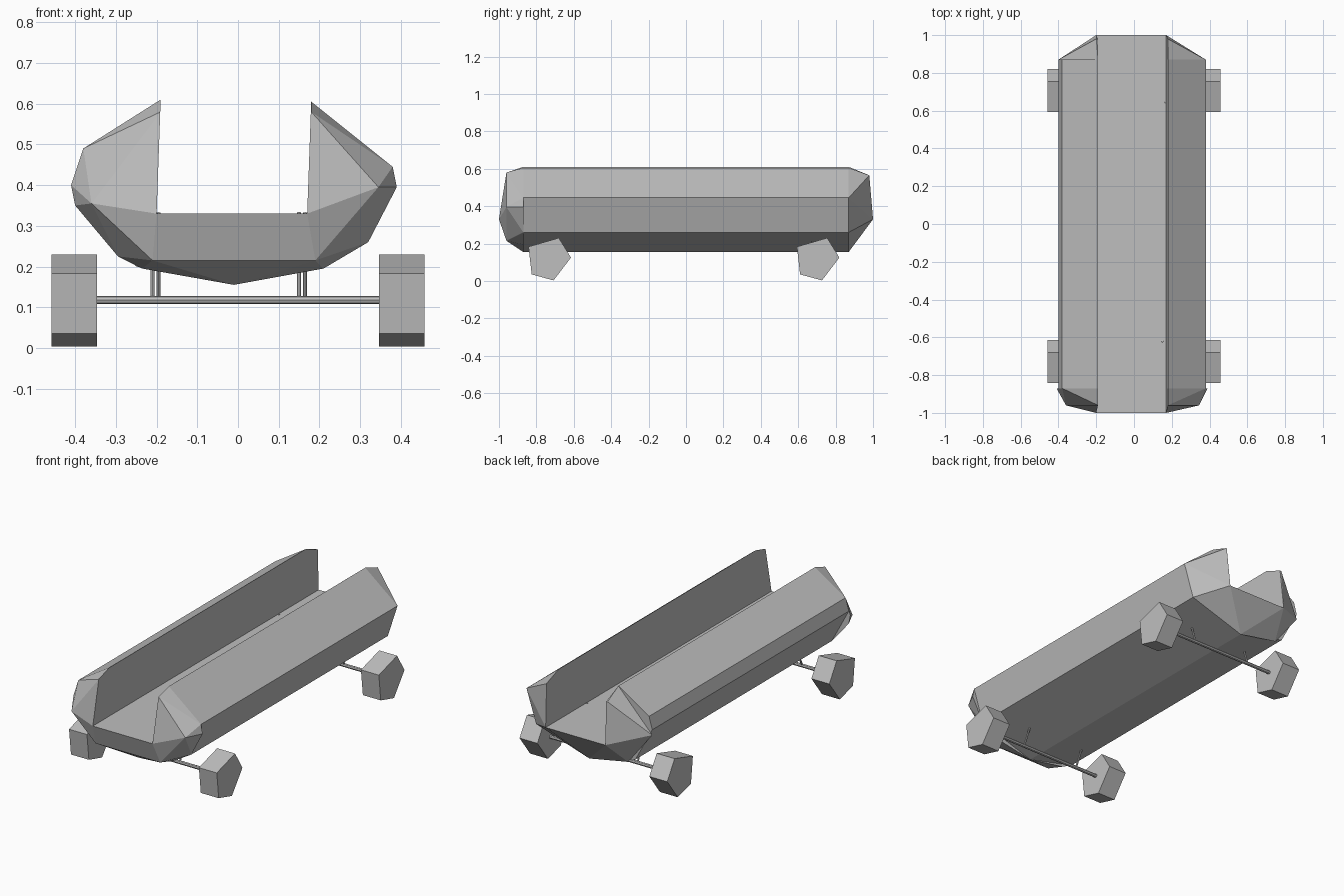
import bpy
import bmesh
from mathutils import Vector

cube = bpy.data.objects.get("Cube")
if cube:
    bpy.data.objects.remove(cube, do_unlink=True)

grey = bpy.data.materials.new("plain grey")
grey.use_nodes = True
colour = (0.52, 0.52, 0.52, 1)
grey.diffuse_color = colour
grey.node_tree.nodes["Principled BSDF"].inputs["Base Color"].default_value = colour


def finish(name, bm):
    bmesh.ops.recalc_face_normals(bm, faces=bm.faces)
    mesh = bpy.data.meshes.new(name)
    bm.to_mesh(mesh)
    bm.free()
    mesh.materials.append(grey)
    obj = bpy.data.objects.new(name, mesh)
    bpy.context.collection.objects.link(obj)
    return obj


def hull(name, points):
    """Closed faceted solid around a few points."""
    bm = bmesh.new()
    for p in points:
        bm.verts.new(p)
    result = bmesh.ops.convex_hull(bm, input=bm.verts)
    loose = {g for g in result["geom_interior"] if isinstance(g, bmesh.types.BMVert)}
    bmesh.ops.delete(bm, geom=list(loose), context="VERTS")
    bmesh.ops.dissolve_limit(bm, angle_limit=0.02, verts=bm.verts, edges=bm.edges)
    return finish(name, bm)


def ring(profile, y):
    return [(x, y, z) for x, z in profile]


def rod(name, start, end, radius):
    a, b = Vector(start), Vector(end)
    bm = bmesh.new()
    bmesh.ops.create_cone(bm, cap_ends=True, segments=8, radius1=radius,
                          radius2=radius, depth=(b - a).length)
    turn = (b - a).to_track_quat("Z", "Y").to_matrix().to_4x4()
    bmesh.ops.transform(bm, matrix=turn, verts=bm.verts)
    bmesh.ops.translate(bm, vec=(a + b) / 2, verts=bm.verts)
    return finish(name, bm)


# Hull cross-sections (x, z)
RIM = [(-0.19, 0.61), (0.18, 0.605)]
MIDDLE = RIM + [(0.38, 0.445), (0.32, 0.26), (-0.01, 0.155),
                (-0.295, 0.225), (-0.40, 0.42), (-0.38, 0.49)]
FRONT = MIDDLE + [(0.39, 0.395), (0.21, 0.195), (-0.235, 0.195),
                  (-0.40, 0.35), (-0.41, 0.40)]
BACK = RIM + [(0.38, 0.445), (0.32, 0.26), (-0.01, 0.155),
              (-0.25, 0.20), (-0.40, 0.39)]
FLOOR = [(0.17, 0.33), (-0.20, 0.33)]
NOSE = [(0.18, 0.58), (0.345, 0.395), (0.19, 0.215),
        (-0.21, 0.215), (-0.36, 0.355), (-0.19, 0.58)]
TAIL = [(0.18, 0.565), (-0.20, 0.565)]
END = 0.87

# Long hull and its two tapered ends
body = [
    hull("hull_middle", ring(MIDDLE, -END) + ring(MIDDLE, END)),
    hull("hull_front", ring(FRONT, -END) + ring(NOSE, -0.96) + ring(FLOOR, -1)),
    hull("hull_back", ring(BACK, END) + ring(TAIL, 0.98) + ring(FLOOR, 1)),
]

# Open channel along the top
CHANNEL = [(-0.20, 0.33), (0.17, 0.33), (0.184, 0.72), (-0.186, 0.72)]
cutter = hull("channel_cutter", ring(CHANNEL, -1.2) + ring(CHANNEL, 1.2))
cutter.hide_render = True
for part in body:
    cut = part.modifiers.new("channel", "BOOLEAN")
    cut.operation = "DIFFERENCE"
    cut.solver = "EXACT"
    cut.object = cutter
bpy.context.view_layer.update()
graph = bpy.context.evaluated_depsgraph_get()
cut_meshes = [bpy.data.meshes.new_from_object(p.evaluated_get(graph)) for p in body]
for part, mesh in zip(body, cut_meshes):
    part.modifiers.clear()
    part.data = mesh
bpy.data.objects.remove(cutter, do_unlink=True)

# Five-sided wheels, axles and leaning struts
WHEEL = [(0.115, 0.125), (0.05, 0.23), (-0.112, 0.183),
         (-0.095, 0.035), (0.022, 0.003)]
for end, y, lean, shift in (("front", -0.73, 0.11, 0), ("back", 0.705, -0.065, 0.015)):
    for side, s in (("left", 1), ("right", -1)):
        hull(f"{end}_{side}_wheel",
             [(s * x, y + dy, z) for x in (0.347, 0.458) for dy, z in WHEEL])
    rod(f"{end}_axle", (-0.36, y, 0.118), (0.36, y, 0.118), 0.01)
    for side, x in (("left", 0.15), ("right", -0.21)):
        rod(f"{end}_{side}_strut", (x + shift, y, 0.12),
            (x + shift, y + lean, 0.332), 0.005)
